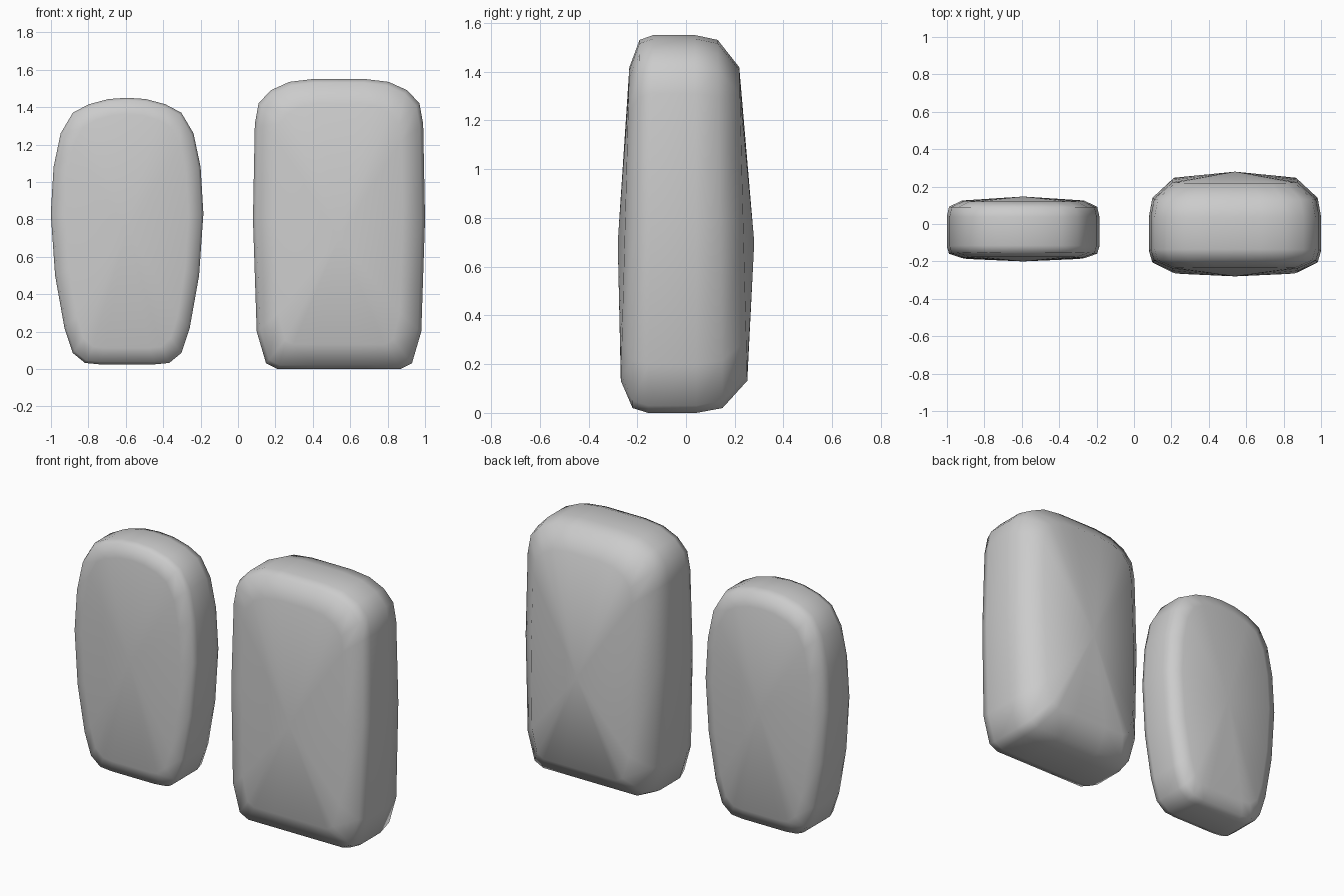
import bpy, bmesh

if "Cube" in bpy.data.objects:
    bpy.data.objects.remove(bpy.data.objects["Cube"])


def slab(name, cx, half, rings, apex_z, apex_y, taper):
    """Loft a mirrored outline through depth rings, closed by shallow fans.
    half: (half width, z) from bottom to top; rings: (y, inset)."""
    outline = half + [(-x, z) for x, z in reversed(half) if x > 0]
    zs = [z for _, z in half]
    mid, hh = (max(zs) + min(zs)) / 2, (max(zs) - min(zs)) / 2
    hw = max(x for x, _ in half)
    bm = bmesh.new()
    loops = []
    for y, inset in rings:
        sx, sz = 1 - inset / hw, 1 - inset * 1.1 / hh
        loop = []
        for x, z in outline:
            t = (z - mid) / hh
            loop.append(bm.verts.new((cx + x * sx, y * (1 - taper * t), mid + (z - mid) * sz)))
        loops.append(loop)
    n = len(outline)
    for a, b in zip(loops, loops[1:]):
        for i in range(n):
            j = (i + 1) % n
            bm.faces.new((a[i], a[j], b[j], b[i]))
    # pointed front and back faces
    for loop, y in ((loops[0], apex_y[0]), (loops[-1], apex_y[1])):
        c = bm.verts.new((cx, y, apex_z))
        for i in range(n):
            bm.faces.new((loop[i], loop[(i + 1) % n], c))
    bmesh.ops.recalc_face_normals(bm, faces=bm.faces)
    for f in bm.faces:
        f.smooth = True
    me = bpy.data.meshes.new(name)
    bm.to_mesh(me)
    bm.free()
    ob = bpy.data.objects.new(name, me)
    bpy.context.collection.objects.link(ob)


# tall rectangular slab
slab("large_slab", 0.54,
     [(0.15, 0), (0.33, 0.0), (0.39, 0.03), (0.44, 0.2), (0.46, 0.8), (0.45, 1.31),
      (0.43, 1.42), (0.365, 1.49), (0.265, 1.535), (0.14, 1.55)],
     [(-0.25, 0.12), (-0.205, 0.018), (-0.145, 0), (0.04, 0), (0.14, 0.018), (0.235, 0.12)],
     0.7, (-0.28, 0.28), 0.07)

# smaller rounded slab
slab("small_slab", -0.593,
     [(0.15, 0.025), (0.225, 0.032), (0.29, 0.085), (0.335, 0.22), (0.385, 0.5),
      (0.408, 0.83), (0.393, 1.08), (0.355, 1.26), (0.29, 1.37), (0.205, 1.415),
      (0.1, 1.443), (0, 1.45)],
     [(-0.183, 0.08), (-0.16, 0.012), (-0.12, 0), (0.04, 0), (0.093, 0.012), (0.125, 0.08)],
     0.75, (-0.2, 0.147), 0.04)
